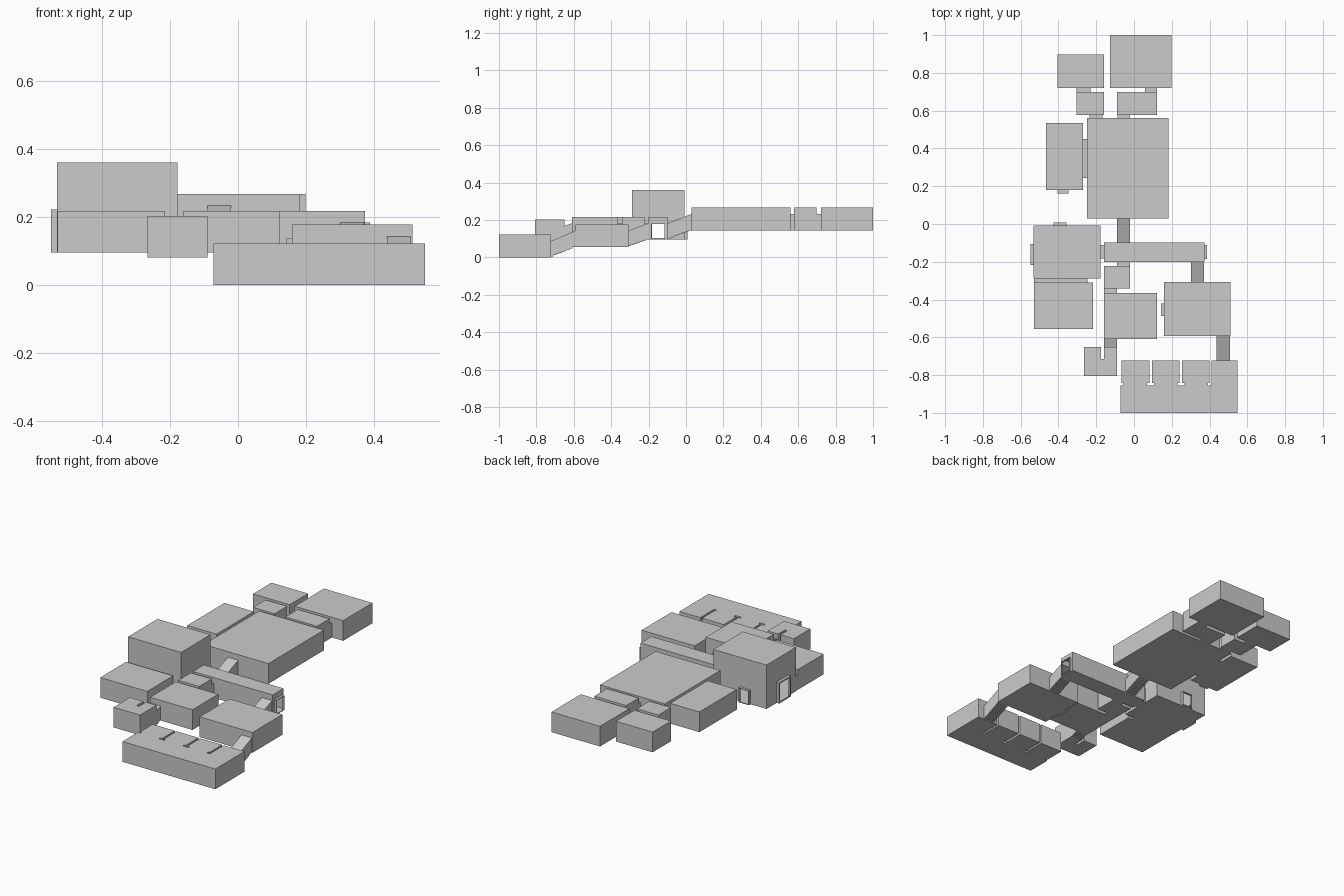
import bpy, bmesh
from mathutils import Vector

if "Cube" in bpy.data.objects:
    bpy.data.objects.remove(bpy.data.objects["Cube"])

E = 0.003          # overlap of passages into rooms
H, D = 0.122, 0.088  # room height, doorway height
parts = []         # (name, object, min corner, max corner)


def add(name, bm, lo, hi):
    bmesh.ops.recalc_face_normals(bm, faces=bm.faces)
    me = bpy.data.meshes.new(name)
    bm.to_mesh(me)
    bm.free()
    parts.append((name, bpy.data.objects.new("helper_" + name, me), lo, hi))


def extrude_x(name, profile, x0, x1):
    """Extrude a (y, z) profile along x."""
    bm = bmesh.new()
    face = bm.faces.new([bm.verts.new((x0, y, z)) for y, z in profile])
    ext = bmesh.ops.extrude_face_region(bm, geom=[face])["geom"]
    bmesh.ops.translate(bm, vec=(x1 - x0, 0, 0),
                        verts=[v for v in ext if isinstance(v, bmesh.types.BMVert)])
    ys, zs = zip(*profile)
    add(name, bm, (x0, min(ys), min(zs)), (x1, max(ys), max(zs)))


def box(name, x0, x1, y0, y1, z, h=H):
    extrude_x(name, [(y0, z), (y1, z), (y1, z + h), (y0, z + h)], x0, x1)


def stairs(name, x0, x1, y0, y1, z0, z1, n):
    """Sloped ceiling over a stepped floor rising towards +y."""
    pts = [(y0 - E, z0)]
    for i in range(n):
        y = y0 + (y1 - y0) * i / n
        pts += [(y, z0 + (z1 - z0) * i / n), (y, z0 + (z1 - z0) * (i + 1) / n)]
    pts += [(y1 + E, z1), (y1 + E, z1 + D), (y1, z1 + D), (y0, z0 + D), (y0 - E, z0 + D)]
    extrude_x(name, pts, x0, x1)


L0, L1, L2, L3 = 0.0, 0.055, 0.095, 0.145   # floor levels

# Rooms: name, x0, x1, y0, y1, floor, height
for r in [
    ("cell_corridor", -0.072, 0.549, -1.0, -0.855, L0, H),
    ("guard_room", 0.158, 0.512, -0.592, -0.308, L1, H),
    ("cross_corridor", -0.16, 0.373, -0.202, -0.098, L2, H),
    ("great_hall", -0.25, 0.182, 0.03, 0.56, L3, H),
    ("north_east_room", -0.126, 0.198, 0.721, 1.0, L3, H),
    ("east_lobby", -0.089, 0.123, 0.578, 0.698, L3, H),
    ("north_west_room", -0.405, -0.16, 0.721, 0.897, L3, H),
    ("west_lobby", -0.304, -0.16, 0.578, 0.698, L3, H),
    ("side_room", -0.465, -0.269, 0.18, 0.536, L3, H),
    ("tall_room", -0.532, -0.178, -0.289, -0.008, L2, 0.265),
    ("west_room", -0.53, -0.216, -0.557, -0.31, L2, H),
    ("small_lobby", -0.16, -0.02, -0.342, -0.223, L2, H),
    ("middle_room", -0.16, 0.123, -0.61, -0.364, L2, H),
    ("closet", -0.266, -0.176, -0.806, -0.65, 0.081, H),
    ("closet_bay", -0.176 - E, -0.09, -0.806, -0.716, 0.081, H),
    ("closet_entry", -0.16, -0.09, -0.716 - E, -0.65, 0.081, H),
]:
    box(*r)

# Row of four cells with narrower doorways
for i, (x0, x1, a, b) in enumerate([(-0.065, 0.083, 0.009, 0.014), (0.094, 0.24, 0.011, 0.011),
                                    (0.253, 0.399, 0.015, 0.008), (0.41, 0.549, 0.0, 0.0)]):
    box(f"cell_{i + 1}", x0, x1, -0.842, -0.7215, L0)
    box(f"cell_{i + 1}_doorway", x0 + a, x1 - b, -0.855 - E, -0.842 + E, L0)

# Staircases between levels
stairs("south_stairs", 0.437, 0.507, -0.7215, -0.592, L0, L1, 9)
stairs("east_stairs", 0.301, 0.37, -0.308, -0.202, L1, L2, 7)
stairs("hall_stairs", -0.089, -0.02, -0.098, 0.03, L2, L3, 8)
stairs("closet_stairs", -0.16, -0.09, -0.65, -0.61, 0.081, L2, 3)

# Short passages running along y
for n, x0, x1, y0, y1, z in [
    ("passage_north_east", 0.057, 0.123, 0.698, 0.721, L3),
    ("passage_east_lobby", -0.088, -0.02, 0.56, 0.578, L3),
    ("passage_north_west", -0.304, -0.23, 0.698, 0.721, L3),
    ("passage_west_lobby", -0.235, -0.166, 0.56, 0.578, L3),
    ("passage_west_room", -0.53, -0.245, -0.31, -0.289, L2),
    ("passage_small_lobby", -0.089, -0.02, -0.223, -0.202, L2),
    ("passage_middle_room", -0.16, -0.09, -0.364, -0.342, L2),
]:
    box(n, x0, x1, y0 - E, y1 + E, z, D)
# Passages running along x
box("passage_side_room", -0.269 - E, -0.25 + E, 0.244, 0.45, L3, D)
box("passage_tall_room", -0.178 - E, -0.16 + E, -0.183, -0.111, L2, D)

# Outer doorways, each open on its outward side: box, outward direction, rim width
doors = {}
for n, x0, x1, y0, y1, z, h, out, rim in [
    ("east_door", 0.373 - E, 0.387, -0.186, -0.111, L2, D, (1, 0, 0), 0.006),
    ("guard_door", 0.142, 0.158 + E, -0.488, -0.42, L1, D - 0.005, (-1, 0, 0), 0.006),
    ("side_room_door", -0.405, -0.346, 0.162, 0.18 + E, L3, D, (0, -1, 0), 0.006),
    ("tall_room_north_door", -0.425, -0.357, -0.008 - E, 0.008, L2, D, (0, 1, 0), 0.006),
    ("tall_room_west_door", -0.549, -0.532 + E, -0.217, -0.105, L2, 0.126, (-1, 0, 0), 0.012),
]:
    box(n, x0, x1, y0, y1, z, h)
    doors[n] = (Vector(out), rim)

# Merge all volumes into one hollow shell
col = bpy.data.collections.new("helpers")
bpy.context.scene.collection.children.link(col)
base = parts[0][1]
bpy.context.scene.collection.objects.link(base)
for p in parts[1:]:
    col.objects.link(p[1])
mod = base.modifiers.new("union", "BOOLEAN")
mod.operation, mod.operand_type, mod.solver = "UNION", "COLLECTION", "EXACT"
mod.collection = col
dg = bpy.context.evaluated_depsgraph_get()
bm = bmesh.new()
bm.from_mesh(base.evaluated_get(dg).to_mesh())
for p in parts:
    bpy.data.objects.remove(p[1])
bpy.data.collections.remove(col)


def inside(c, lo, hi, e=0.0008):
    return all(lo[k] - e <= c[k] <= hi[k] + e for k in range(3))


# Open the outer doorways, leaving a rim
bm.normal_update()
for name, _, lo, hi in parts:
    if name in doors:
        out, rim = doors[name]
        mid = (Vector(lo) + Vector(hi)) / 2
        caps = [f for f in bm.faces if f.normal.dot(out) > 0.9
                and inside(f.calc_center_median(), lo, hi)
                and (f.calc_center_median() - mid).dot(out) > 0.005]
        if caps:
            bmesh.ops.inset_region(bm, faces=caps, thickness=rim)
            bmesh.ops.delete(bm, geom=caps, context="FACES")

# Split the shell into one named object per room or passage
owner = {}
for f in bm.faces:
    c = f.calc_center_median()
    name = next((p[0] for p in parts if inside(c, p[2], p[3])), "room_shell")
    owner.setdefault(name, []).append(f)
for name, faces in owner.items():
    nb, vmap = bmesh.new(), {}
    for f in faces:
        for v in f.verts:
            if v not in vmap:
                vmap[v] = nb.verts.new(v.co)
        nb.faces.new([vmap[v] for v in f.verts])
    me = bpy.data.meshes.new(name)
    nb.to_mesh(me)
    nb.free()
    bpy.context.scene.collection.objects.link(bpy.data.objects.new(name, me))
bm.free()
